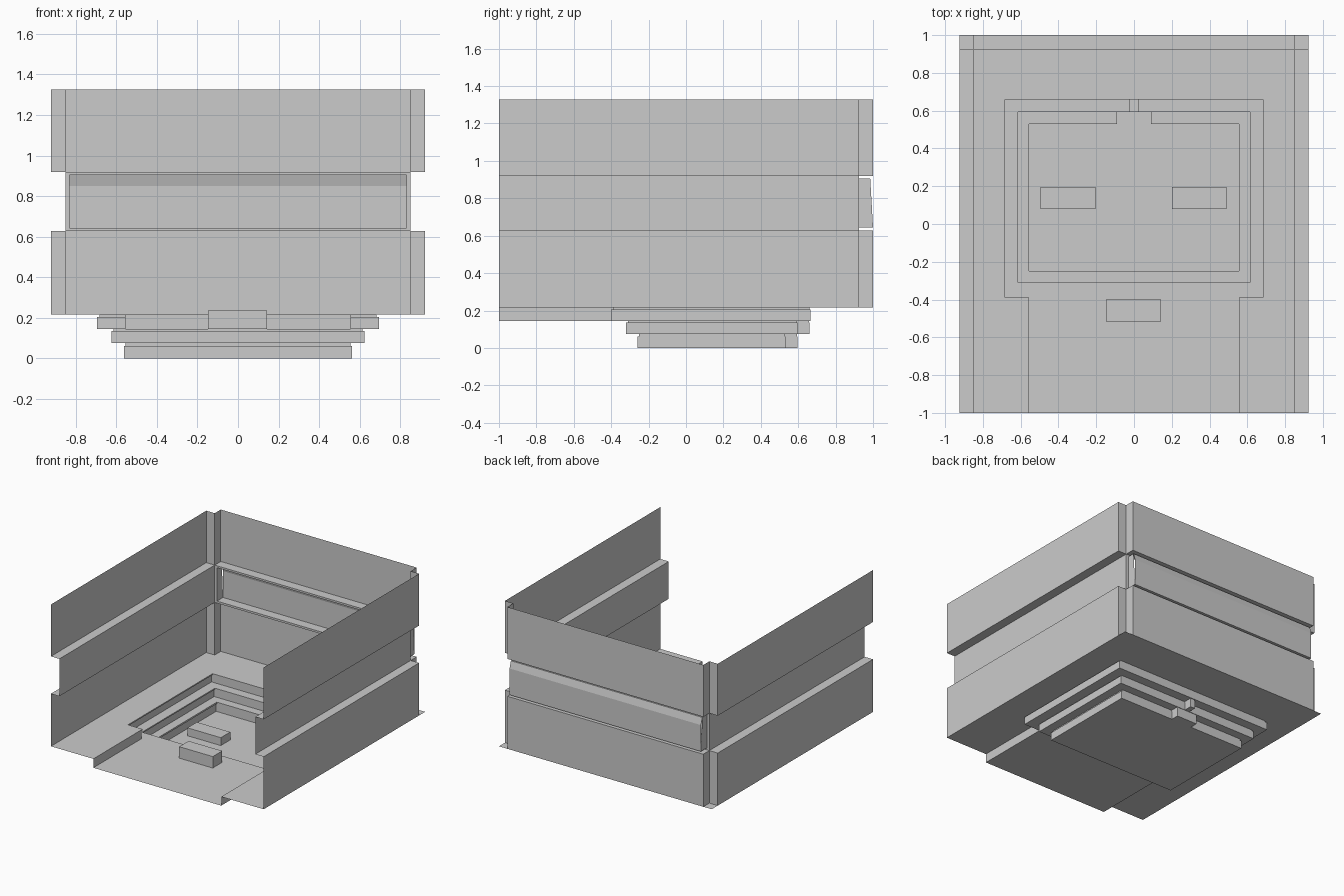
import bpy, bmesh
from mathutils import Vector

if "Cube" in bpy.data.objects:
    bpy.data.objects.remove(bpy.data.objects["Cube"])


def finish(name, bm):
    mesh = bpy.data.meshes.new(name)
    bm.to_mesh(mesh)
    bm.free()
    obj = bpy.data.objects.new(name, mesh)
    bpy.context.collection.objects.link(obj)
    return obj


def sheet(name, path_a, path_b, closed=False):
    """Strip of quads between two matching 3D paths."""
    bm = bmesh.new()
    a = [bm.verts.new(p) for p in path_a]
    b = [bm.verts.new(p) for p in path_b]
    n = len(a)
    for i in range(n if closed else n - 1):
        j = (i + 1) % n
        bm.faces.new((a[i], a[j], b[j], b[i]))
    return finish(name, bm)


def at(path, z):
    return [(x, y, z) for x, y in path]


def flat(name, z, *loops):
    """Flat floor: first loop is the border, the others are holes."""
    bm = bmesh.new()
    edges = []
    for loop in loops:
        vs = [bm.verts.new((x, y, z)) for x, y in loop]
        edges += [bm.edges.new((vs[i - 1], vs[i])) for i in range(len(vs))]
    bmesh.ops.triangle_fill(bm, edges=edges, use_beauty=True, normal=Vector((0, 0, 1)))
    for f in bm.faces:
        f.normal_update()
        if f.normal.z < 0:
            f.normal_flip()
    return finish(name, bm)


def mirrored(half):
    """Complete a left-hand path (x < 0) with its mirror image."""
    return half + [(-x, y) for x, y in reversed(half)]


def step(w, front, back, notch_w, notch_y):
    return mirrored([(-w, front), (-w, back), (-notch_w, back), (-notch_w, notch_y)])


def box(name, x0, x1, y0, y1, z0, z1):
    bm = bmesh.new()
    bmesh.ops.create_cube(bm, size=1)
    for v in bm.verts:
        v.co = ((x0 + x1) / 2 + v.co.x * (x1 - x0),
                (y0 + y1) / 2 + v.co.y * (y1 - y0),
                (z0 + z1) / 2 + v.co.z * (z1 - z0))
    return finish(name, bm)


W, IN, YB, H, F = 0.923, 0.85, 0.925, 1.327, 0.215
Z1, Z2 = 0.627, 0.92

# side walls with a recessed middle band
profile = [(W, F), (W, Z1), (IN, Z1), (IN, Z2), (W, Z2), (W, H)]
for s, side in ((-1, "left"), (1, "right")):
    sheet(side + "_wall", [(s * x, -1, z) for x, z in profile],
          [(s * x, YB, z) for x, z in profile])

# back wall bands with notched corners
plan = mirrored([(-W, YB), (-IN, YB), (-IN, 1)])
for name, z0, z1 in (("lower_back_wall", F, Z1), ("upper_back_wall", Z2, H)):
    sheet(name, at(plan, z0), at(plan, z1))
for name, z in (("lower_back_ledge", Z1), ("upper_back_ledge", Z2)):
    sheet(name, [(-IN, YB, z), (IN, YB, z)], [(-IN, 1, z), (IN, 1, z)])


# middle band: frame around a recessed window
def rect_xz(w, y, z0, z1):
    return [(-w, y, z0), (w, y, z0), (w, y, z1), (-w, y, z1)]


opening = rect_xz(0.83, YB, 0.643, 0.905)
deep = rect_xz(0.83, 1, 0.643, 0.905)
deep[2], deep[3] = (0.83, 0.985, 0.905), (-0.83, 0.985, 0.905)
sheet("window_frame", rect_xz(IN, YB, Z1, Z2), opening, True)
sheet("window_reveal", opening, deep, True)
rear = [(1, 0.643), (1, 0.85), (0.985, 0.905)]
sheet("window_panel", [(-0.83, y, z) for y, z in rear], [(0.83, y, z) for y, z in rear])

# main floor around the entrance channel and pit
p1 = mirrored([(-0.555, -1), (-0.555, -0.39), (-0.682, -0.39), (-0.682, 0.66)])
p1_out = mirrored([(-0.555, -1), (-0.555, -0.40), (-0.695, -0.40), (-0.695, 0.665)])
flat("main_floor", F, [(-W, -1), (-W, 1), (W, 1), (W, -1)] + p1[::-1])

# sunken steps: a thin lip overhangs each riser
p2 = step(0.615, -0.31, 0.592, 0.02, 0.658)
p2_out = step(0.625, -0.32, 0.597, 0.02, 0.66)
p3 = step(0.555, -0.25, 0.53, 0.09, 0.593)
p3_out = step(0.563, -0.26, 0.533, 0.09, 0.595)
levels = [("upper", p1, p1_out, F, 0.205, 0.145, False),
          ("middle", p2, p2_out, 0.145, 0.135, 0.075, True),
          ("lower", p3, p3_out, 0.075, 0.062, 0.0, True)]
for name, inner, outer, top, lip, bottom, closed in levels:
    sheet(name + "_step_lip", at(inner, top), at(inner, lip), closed)
    sheet(name + "_step_underside", at(inner, lip), at(outer, lip), closed)
    sheet(name + "_step_riser", at(outer, lip), at(outer, bottom), closed)
flat("upper_tread", 0.145, p1_out, p2)
flat("middle_tread", 0.075, p2_out, p3)
flat("pit_floor", 0.0, p3_out)

# low blocks
box("left_block", -0.495, -0.205, 0.08, 0.197, 0, 0.062)
box("right_block", 0.2, 0.49, 0.08, 0.197, 0, 0.062)
box("front_block", -0.148, 0.143, -0.517, -0.4, 0.145, 0.235)
